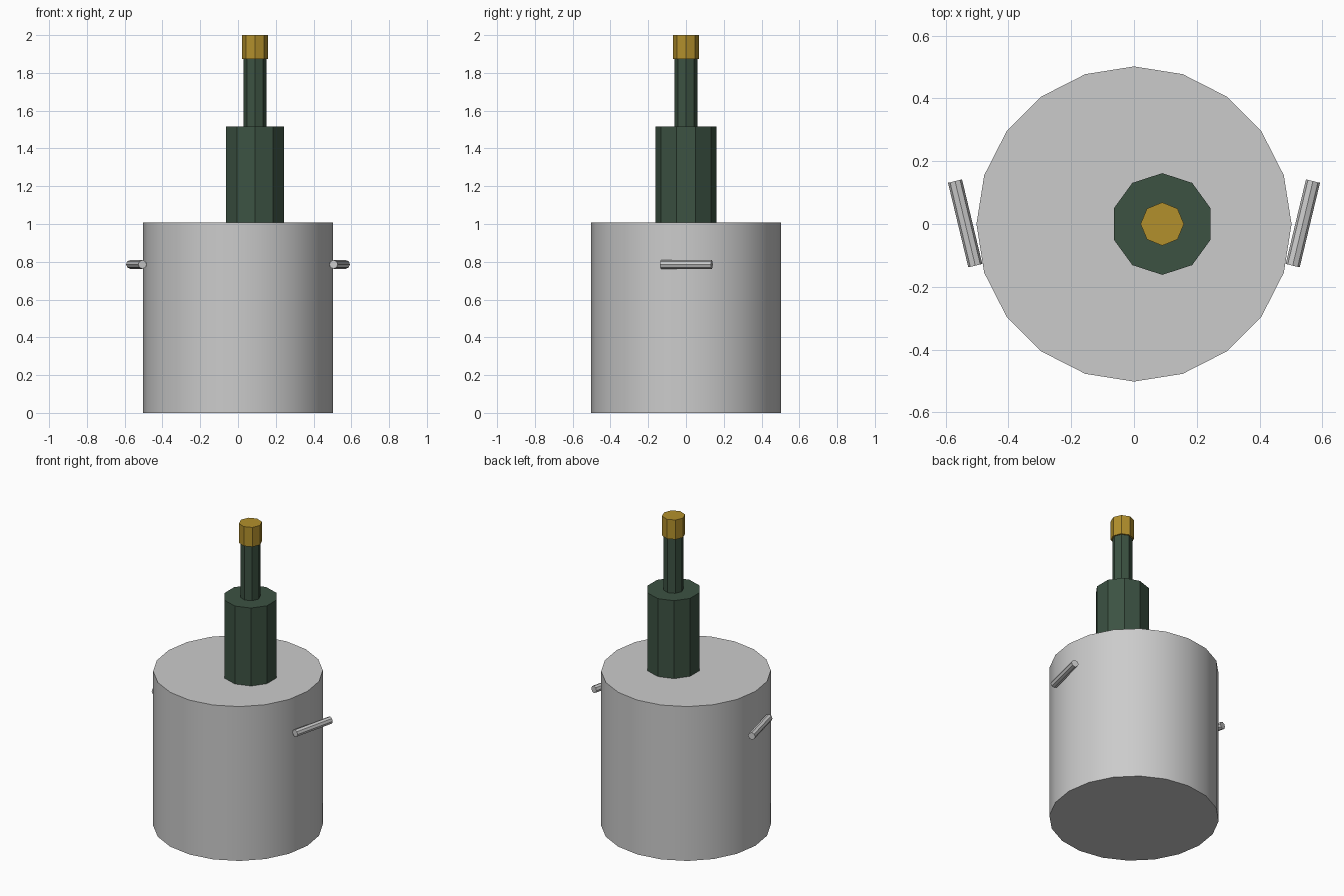
import bpy
import math

if "Cube" in bpy.data.objects:
    bpy.data.objects.remove(bpy.data.objects["Cube"])


def material(name, color):
    mat = bpy.data.materials.new(name)
    mat.diffuse_color = color
    mat.use_nodes = True
    mat.node_tree.nodes["Principled BSDF"].inputs["Base Color"].default_value = mat.diffuse_color
    return mat


def prism(name, sides, radius, x, z0, z1, spin=0, mat=None):
    bpy.ops.mesh.primitive_cylinder_add(
        vertices=sides, radius=radius, depth=z1 - z0,
        location=(x, 0, (z0 + z1) / 2), rotation=(0, 0, spin))
    obj = bpy.context.object
    obj.name = name
    if mat:
        obj.data.materials.append(mat)
    return obj


green = material("bottle_green", (0.045, 0.085, 0.055, 1))
gold = material("cap_gold", (0.45, 0.28, 0.025, 1))

# Bucket
prism("bucket", 20, 0.502, 0, 0, 1.008)
bpy.ops.object.shade_smooth_by_angle(angle=math.radians(30))

# Bottle, standing off centre on the filled bucket
prism("bottle_body", 10, 0.162, 0.09, 1.0, 1.517, mat=green)
prism("bottle_neck", 8, 0.06, 0.09, 1.51, 1.88, mat=green)
prism("bottle_cap", 8, 0.069, 0.09, 1.873, 2.0, mat=gold)

# Slanted side handles, mirrored left and right
for side, label in ((1, "right"), (-1, "left")):
    bpy.ops.mesh.primitive_cylinder_add(
        vertices=8, radius=0.023, depth=0.277,
        location=(side * 0.538, 0.002, 0.786),
        rotation=(math.radians(-90), 0, -side * math.radians(13.5)))
    bpy.context.object.name = label + "_handle"
